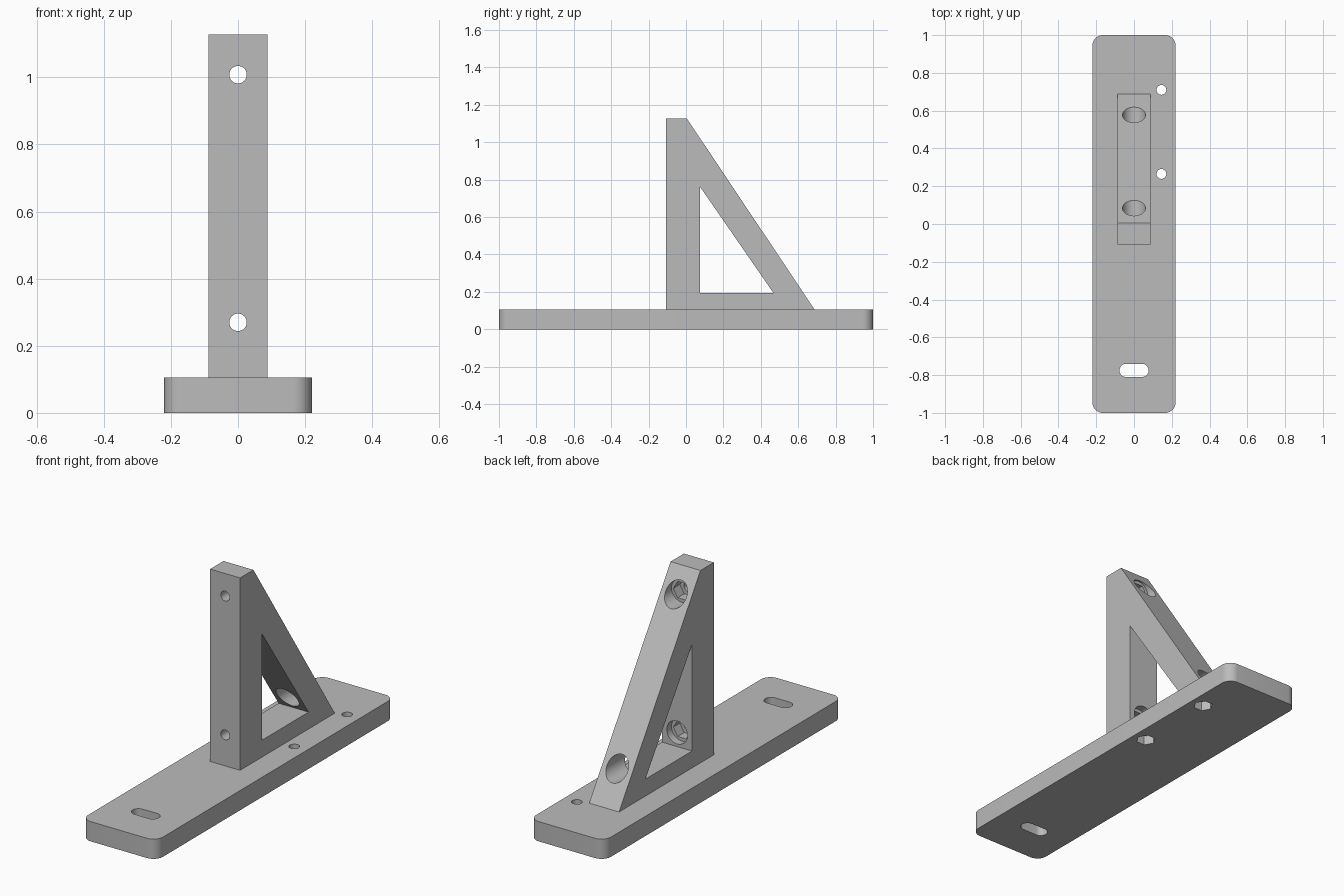
import bpy, bmesh
from math import sin, cos, pi, radians

cube = bpy.data.objects.get("Cube")
if cube:
    bpy.data.objects.remove(cube, do_unlink=True)

grey = bpy.data.materials.new("plain grey")
grey.use_nodes = True
GREY = (0.5, 0.5, 0.5, 1)
grey.diffuse_color = GREY
grey.node_tree.nodes["Principled BSDF"].inputs["Base Color"].default_value = GREY

PLACE = {
    "x": lambda a, b, c: (c, a, b),
    "y": lambda a, b, c: (a, c, b),
    "z": lambda a, b, c: (a, b, c),
}


def prism(name, outline, axis, low, high):
    """Extrude a 2D outline along an axis between two levels."""
    bm = bmesh.new()
    place = PLACE[axis]
    rings = [[bm.verts.new(place(a, b, c)) for a, b in outline] for c in (low, high)]
    bm.faces.new(rings[0])
    bm.faces.new(rings[1])
    n = len(outline)
    for i in range(n):
        j = (i + 1) % n
        bm.faces.new((rings[0][i], rings[0][j], rings[1][j], rings[1][i]))
    bmesh.ops.recalc_face_normals(bm, faces=bm.faces)
    mesh = bpy.data.meshes.new(name)
    bm.to_mesh(mesh)
    bm.free()
    mesh.materials.append(grey)
    obj = bpy.data.objects.new(name, mesh)
    bpy.context.collection.objects.link(obj)
    return obj


def ring(a, b, radius, sides=40):
    return [(a + radius * cos(2 * pi * i / sides), b + radius * sin(2 * pi * i / sides))
            for i in range(sides)]


def rounded(a, b, half_a, half_b, radius, steps=10):
    """Rounded rectangle outline; equal half size and radius gives a slot."""
    points = []
    for k, (sa, sb) in enumerate(((1, 1), (-1, 1), (-1, -1), (1, -1))):
        for i in range(steps + 1):
            t = pi / 2 * (k + i / steps)
            points.append((a + sa * (half_a - radius) + radius * cos(t),
                           b + sb * (half_b - radius) + radius * sin(t)))
    return points


def cut(target, cutter):
    """Subtract the cutter for good, then discard it."""
    mod = target.modifiers.new("cut", "BOOLEAN")
    mod.operation, mod.solver, mod.object = "DIFFERENCE", "EXACT", cutter
    bpy.context.view_layer.update()
    graph = bpy.context.evaluated_depsgraph_get()
    mesh = bpy.data.meshes.new_from_object(target.evaluated_get(graph))
    target.modifiers.clear()
    target.data = mesh
    bpy.data.objects.remove(cutter, do_unlink=True)


# Base plate with rounded corners
TOP = 0.105
base = prism("base_plate", rounded(0, 0, 0.22, 1, 0.055), "z", 0, TOP)

# Elongated slot near the front
cut(base, prism("slot_cutter", rounded(0, -0.775, 0.077, 0.035, 0.0349), "z", -0.1, 0.2))

# Side screw holes with hexagonal nut pockets underneath
for y in (0.265, 0.71):
    cut(base, prism("hole_cutter", ring(0.145, y, 0.026), "z", -0.1, 0.2))
    cut(base, prism("nut_cutter", ring(0.145, y, 0.048, 6), "z", -0.1, 0.05))

# Upright triangular bracket
side = [(-0.108, TOP), (0.688, TOP), (0.004, 1.128), (-0.108, 1.128)]
bracket = prism("triangular_bracket", side, "x", -0.088, 0.088)
window = [(0.075, 0.195), (0.467, 0.195), (0.075, 0.762)]
cut(bracket, prism("window_cutter", window, "x", -0.2, 0.2))

# Horizontal screw holes, each with a round recess and a hexagonal pocket
for z in (0.27, 1.008):
    cut(bracket, prism("hole_cutter", ring(0, z, 0.026), "y", -0.3, 0.2))
    cut(bracket, prism("nut_cutter", ring(0, z, 0.05, 6), "y", -0.02, 0.2))
    cut(bracket, prism("recess_cutter", ring(0, z, 0.061), "y", 0.035, 0.9))

# Smooth the round walls and keep the edges crisp
bpy.ops.object.select_all(action="DESELECT")
for obj in (base, bracket):
    obj.select_set(True)
bpy.context.view_layer.objects.active = base
bpy.ops.object.shade_smooth_by_angle(angle=radians(30))
